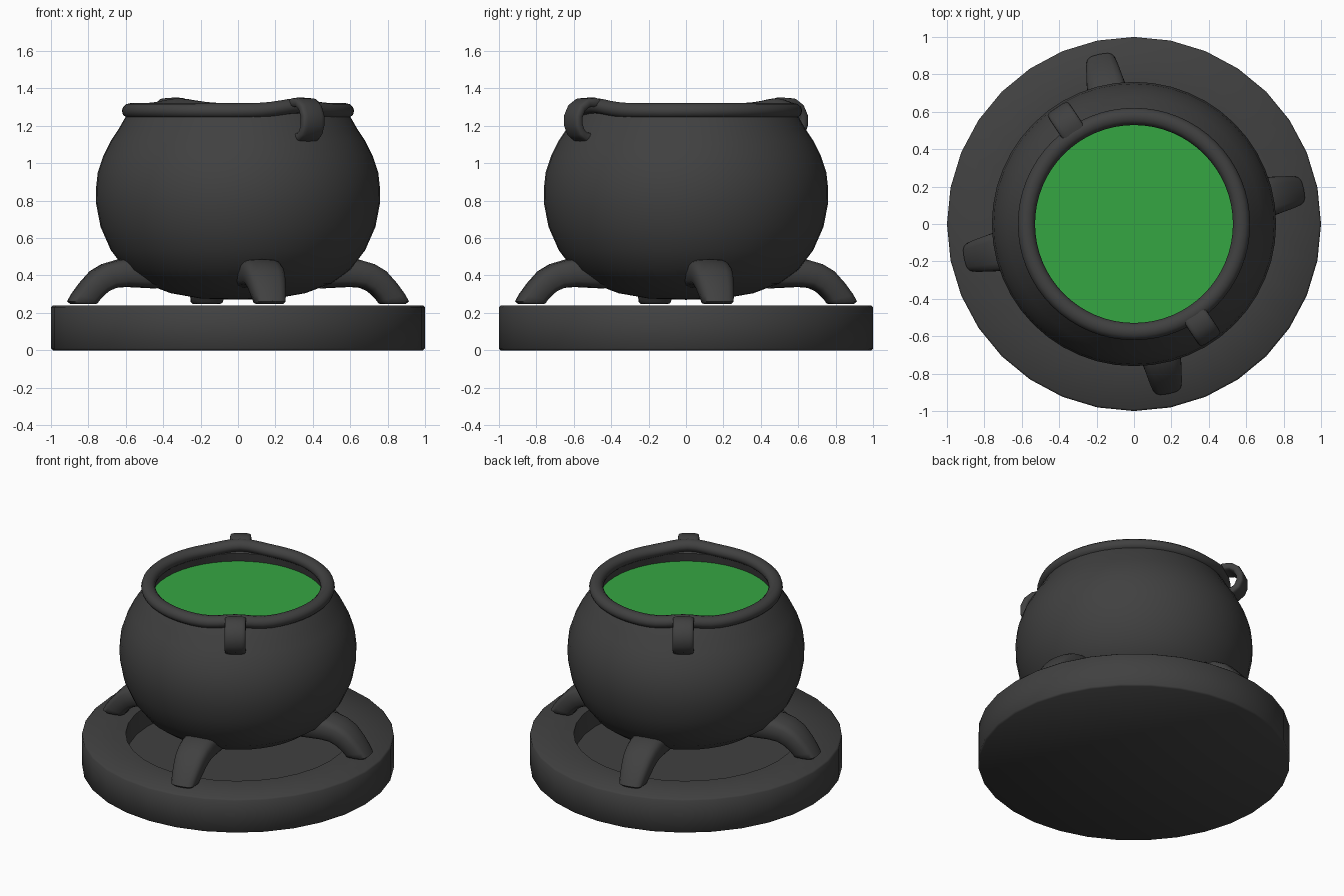
import bpy, bmesh, math
from mathutils import Matrix

if "Cube" in bpy.data.objects:
    bpy.data.objects.remove(bpy.data.objects["Cube"])

def material(name, col):
    m = bpy.data.materials.new(name)
    m.diffuse_color = (*col, 1)
    m.use_nodes = True
    m.node_tree.nodes["Principled BSDF"].inputs["Base Color"].default_value = m.diffuse_color
    return m

IRON = material("dark iron", (0.052, 0.052, 0.052))
GREEN = material("green brew", (0.036, 0.38, 0.055))
HANDLE_ANGLES = [math.radians(-56.5), math.radians(123.5)]

def finish(name, bm, mat, angle=40):
    bmesh.ops.remove_doubles(bm, verts=bm.verts, dist=1e-5)
    bmesh.ops.recalc_face_normals(bm, faces=bm.faces)
    me = bpy.data.meshes.new(name)
    bm.to_mesh(me)
    bm.free()
    me.materials.append(mat)
    ob = bpy.data.objects.new(name, me)
    bpy.context.collection.objects.link(ob)
    bpy.ops.object.select_all(action='DESELECT')
    ob.select_set(True)
    bpy.context.view_layer.objects.active = ob
    bpy.ops.object.shade_smooth_by_angle(angle=math.radians(angle))
    return ob

def lathe(name, prof, n, mat, closed=False, lift=None, angle=40):
    """Revolve an (r, z) profile around z."""
    bm = bmesh.new()
    cols = []
    for i in range(n):
        a = 2 * math.pi * i / n
        dz = lift(a) if lift else 0
        cols.append([bm.verts.new((r * math.cos(a), r * math.sin(a), z + dz)) for r, z in prof])
    k = len(prof)
    for i in range(n):
        c, d = cols[i], cols[(i + 1) % n]
        for j in range(k if closed else k - 1):
            q = (j + 1) % k
            if prof[j][0] == 0:
                bm.faces.new((c[j], c[q], d[q]))
            elif prof[q][0] == 0:
                bm.faces.new((c[j], c[q], d[j]))
            else:
                bm.faces.new((c[j], c[q], d[q], d[j]))
    return finish(name, bm, mat, angle)

def sweep(name, sections, angle, n=16, power=0.6):
    """Rounded tube through (top point, bottom point, half width) sections in the radial plane."""
    bm = bmesh.new()
    rings = []
    for (tr, tz), (br, bz), w in sections:
        ring = []
        for i in range(n):
            a = 2 * math.pi * i / n
            c, s = math.cos(a), math.sin(a)
            u = math.copysign(abs(c) ** power, c)
            v = math.copysign(abs(s) ** power, s)
            t = (1 + v) / 2
            ring.append(bm.verts.new((br + (tr - br) * t, w * u, bz + (tz - bz) * t)))
        rings.append(ring)
    for p, q in zip(rings, rings[1:]):
        for i in range(n):
            j = (i + 1) % n
            bm.faces.new((p[i], p[j], q[j], q[i]))
    bm.faces.new(rings[0])
    bm.faces.new(rings[-1])
    bmesh.ops.rotate(bm, verts=bm.verts, cent=(0, 0, 0), matrix=Matrix.Rotation(angle, 3, 'Z'))
    return finish(name, bm, IRON, 50)

def rim_lift(a):
    """The rim swells upward where the handles join."""
    out = 0
    for h in HANDLE_ANGLES:
        d = math.atan2(math.sin(a - h), math.cos(a - h))
        out += 0.026 * math.exp(-(d / 0.24) ** 2)
    return out

# Round stand with a recess in its top
lathe("stand", [(0, 0), (0.99, 0), (1, 0.01), (1, 0.23), (0.99, 0.24), (0.72, 0.24),
                (0.71, 0.10), (0, 0.10)], 32, IRON, angle=50)

# Pot body, turning inward under the rim down to the brew level
lathe("pot_body", [(0, .27), (.2, .277), (.36, .305), (.5, .358), (.6, .43), (.68, .535),
                   (.735, .66), (.758, .78), (.76, .86), (.75, .95), (.72, 1.04), (.68, 1.12),
                   (.64, 1.18), (.60, 1.25), (.575, 1.28), (.545, 1.26), (.56, 1.18)],
      48, IRON, angle=60)

# Rounded rim
rim = [(0.575 + 0.046 * math.cos(t), 1.28 + 0.041 * math.sin(t))
       for t in (2 * math.pi * i / 12 for i in range(12))]
lathe("rim", rim, 64, IRON, closed=True, lift=rim_lift, angle=60)

# Brew surface
lathe("brew", [(0, 1.20), (0.556, 1.20)], 48, GREEN)

# Four splayed legs
LEG = [((.50, .50), (.45, .33), .115), ((.66, .485), (.61, .338), .112),
       ((.735, .463), (.67, .333), .108), ((.80, .425), (.715, .312), .103),
       ((.86, .36), (.745, .285), .095), ((.905, .30), (.765, .262), .087),
       ((.927, .262), (.772, .25), .082), ((.91, .247), (.785, .247), .07)]
for k in range(4):
    sweep(f"leg_{k + 1}", LEG, math.radians(11.5 + 90 * k))

# Two hooped handles, from the rim out and back into the body
PATH = [(.56, 1.305), (.61, 1.325), (.66, 1.322), (.70, 1.295), (.722, 1.25),
        (.722, 1.205), (.705, 1.165), (.675, 1.142), (.63, 1.135)]
for k, ang in enumerate(HANDLE_ANGLES):
    secs = []
    for i, (r, z) in enumerate(PATH):
        a, b = PATH[max(i - 1, 0)], PATH[min(i + 1, len(PATH) - 1)]
        dr, dz = b[0] - a[0], b[1] - a[1]
        l = math.hypot(dr, dz)
        nr, nz = -dz / l * 0.026, dr / l * 0.026
        secs.append(((r + nr, z + nz), (r - nr, z - nz), 0.068))
    sweep(f"handle_{k + 1}", secs, ang, power=0.5)
